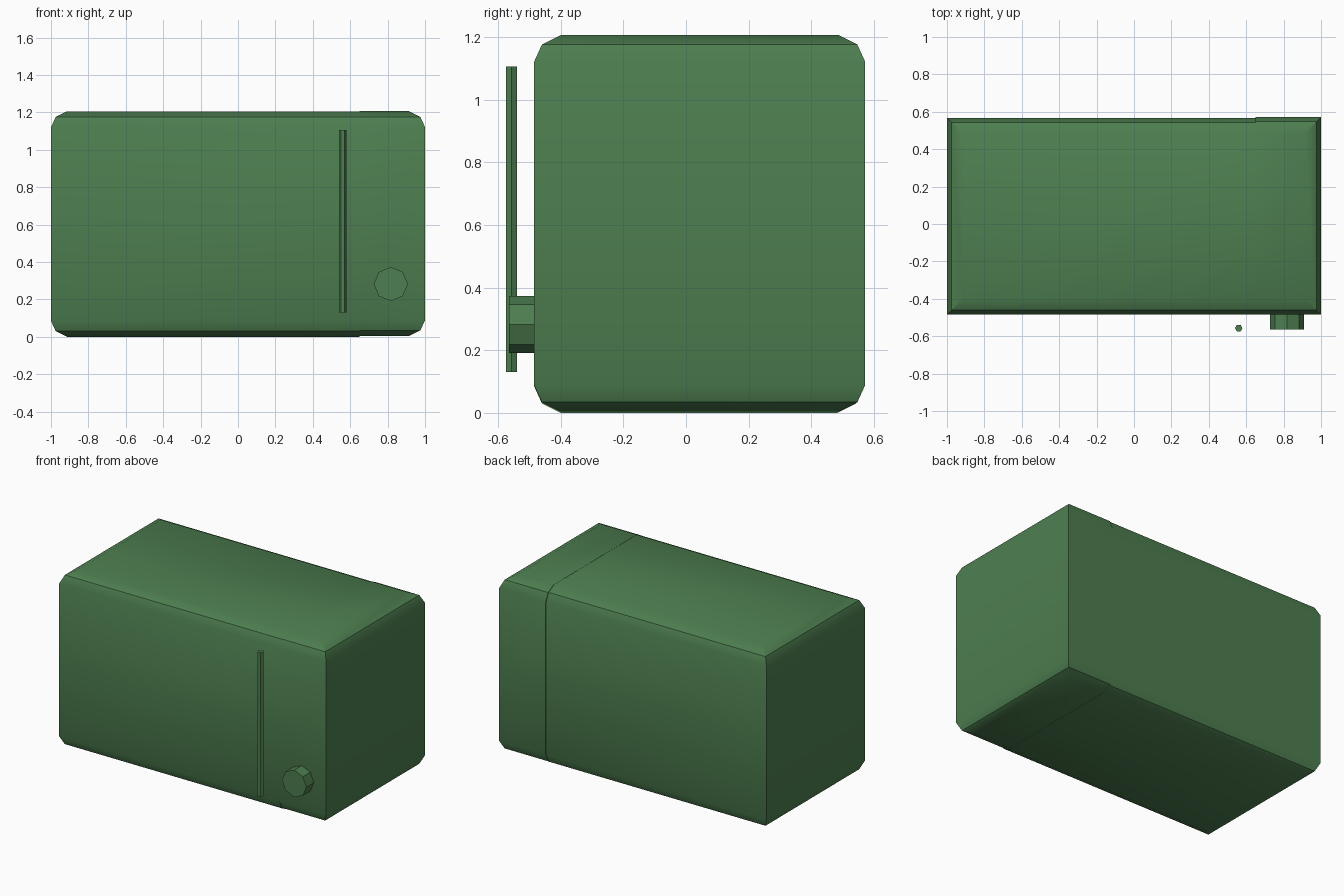
import bpy, bmesh, math

if "Cube" in bpy.data.objects:
    bpy.data.objects.remove(bpy.data.objects["Cube"])

green = bpy.data.materials.new("green")
green.diffuse_color = (0.075, 0.21, 0.08, 1)
green.use_nodes = True
green.node_tree.nodes["Principled BSDF"].inputs["Base Color"].default_value = green.diffuse_color


def finish(obj, name):
    obj.name = name
    obj.data.materials.append(green)
    bpy.ops.object.select_all(action='DESELECT')
    obj.select_set(True)
    bpy.context.view_layer.objects.active = obj
    bpy.ops.object.shade_smooth_by_angle(angle=math.radians(35))


def casing(name, x0, x1, y0, y1, z0, z1, round_left, round_right):
    """Block with rounded top and bottom rims; the seam end stays straight."""
    rim = [(0.085, 0.0), (0.025, 0.03), (0.0, 0.085)]
    levels = [(i, z0 + h) for i, h in rim] + [(i, z1 - h) for i, h in reversed(rim)]
    bm = bmesh.new()
    rings = []
    for i, z in levels:
        a, b = x0 + i * round_left, x1 - i * round_right
        c, d = y0 + i, y1 - i
        rings.append([bm.verts.new((x, y, z)) for x, y in ((a, c), (b, c), (b, d), (a, d))])
    for lo, hi in zip(rings, rings[1:]):
        for k in range(4):
            n = (k + 1) % 4
            bm.faces.new((lo[k], lo[n], hi[n], hi[k]))
    bm.faces.new(rings[0][::-1])
    bm.faces.new(rings[-1])
    mesh = bpy.data.meshes.new(name)
    bm.to_mesh(mesh)
    bm.free()
    obj = bpy.data.objects.new(name, mesh)
    bpy.context.collection.objects.link(obj)
    finish(obj, name)


# Oven casing, split at the control section
casing("oven_body", -1.0, 0.65, -0.485, 0.567, 0.0, 1.205, 1, 0)
casing("control_section", 0.65, 1.0, -0.485, 0.572, 0.004, 1.206, 0, 1)

# Door handle: thin six-sided bar
bpy.ops.mesh.primitive_cylinder_add(vertices=6, radius=0.02, depth=0.975,
                                    location=(0.56, -0.557, 0.618),
                                    rotation=(0, 0, math.radians(30)))
finish(bpy.context.object, "door_handle")

# Control knob: eight-sided
bpy.ops.mesh.primitive_cylinder_add(vertices=8, radius=0.091, depth=0.085,
                                    location=(0.817, -0.5225, 0.282),
                                    rotation=(math.radians(90), 0, 0))
finish(bpy.context.object, "control_knob")
